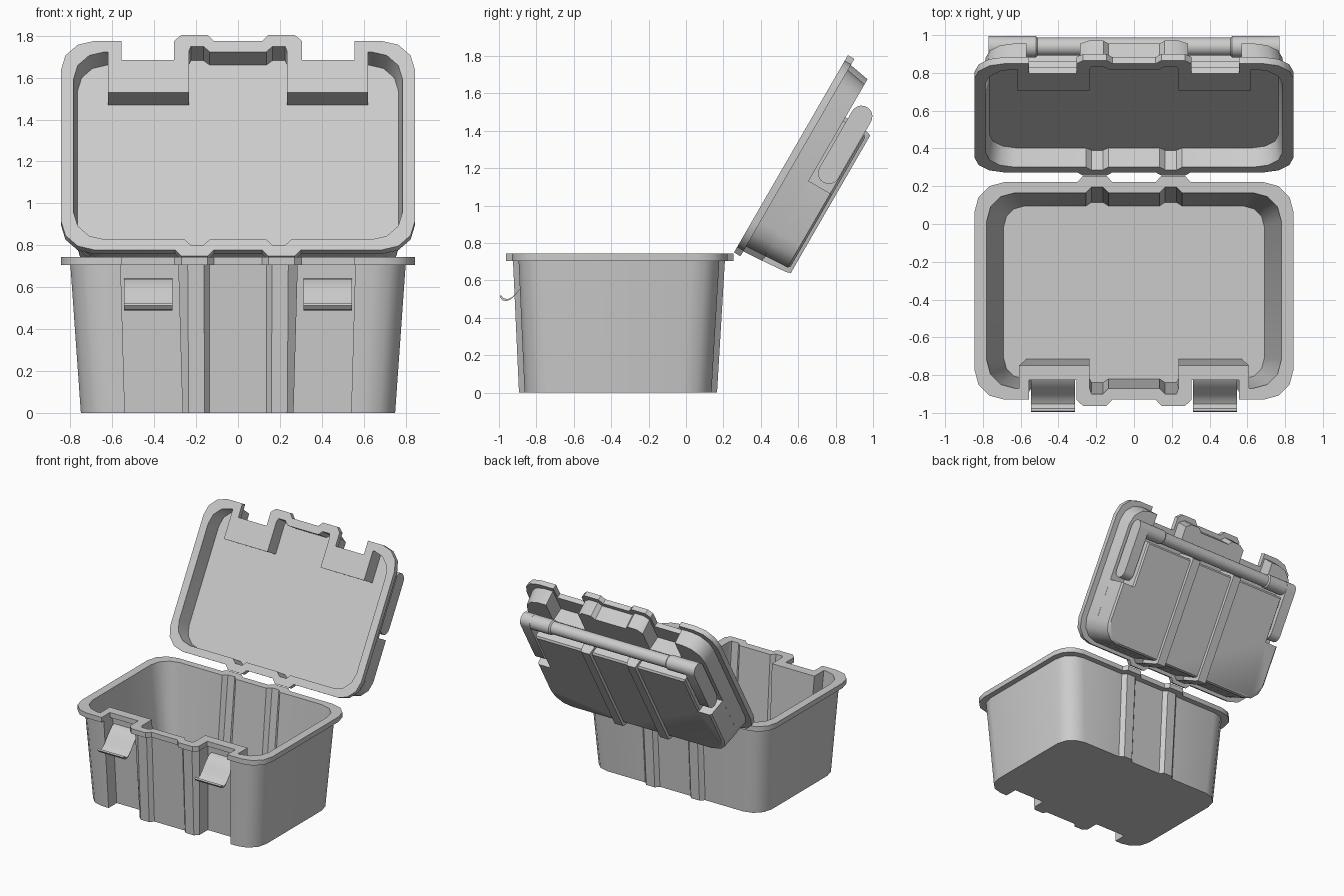
import bpy, bmesh, math
from mathutils import Vector

if "Cube" in bpy.data.objects:
    bpy.data.objects.remove(bpy.data.objects["Cube"])

grey = bpy.data.materials.new("grey plastic")
grey.diffuse_color = (0.6, 0.6, 0.6, 1)
grey.use_nodes = True
grey.node_tree.nodes["Principled BSDF"].inputs["Base Color"].default_value = grey.diffuse_color


def finish(name, bm, angle=35):
    bmesh.ops.recalc_face_normals(bm, faces=bm.faces)
    me = bpy.data.meshes.new(name)
    bm.to_mesh(me)
    bm.free()
    me.materials.append(grey)
    ob = bpy.data.objects.new(name, me)
    bpy.context.collection.objects.link(ob)
    bpy.ops.object.select_all(action='DESELECT')
    ob.select_set(True)
    bpy.context.view_layer.objects.active = ob
    bpy.ops.object.shade_smooth_by_angle(angle=math.radians(angle))
    return ob


def loft(name, rings, angle=35):
    """Skin matching rings of points and cap both ends."""
    bm = bmesh.new()
    vs = [[bm.verts.new(p) for p in ring] for ring in rings]
    n = len(vs[0])
    for a, b in zip(vs, vs[1:]):
        for i in range(n):
            j = (i + 1) % n
            bm.faces.new((a[i], a[j], b[j], b[i]))
    bm.faces.new(vs[0])
    bm.faces.new(vs[-1])
    return finish(name, bm, angle)


def arc(cx, cy, r, a0, a1, steps=3):
    return [(cx + r * math.cos(math.radians(a0 + (a1 - a0) * i / steps)),
             cy + r * math.sin(math.radians(a0 + (a1 - a0) * i / steps)))
            for i in range(steps + 1)]


def mirrored(half):
    return half + [(-x, y) for x, y in reversed(half)]


def outline(w, f, b, r, ny, n1, ribs, rh):
    """Rounded rectangle with two front latch notches and two ribs front and back."""
    ra, rb, rc, rd = ribs
    half = [(ra, f), (rb, f - rh), (rc, f - rh), (rd, f),
            (rd, ny), (n1, ny), (n1, f)]
    half += arc(w - r, f + r, r, -90, 0)
    half += arc(w - r, b - r, r, 0, 90)
    half += [(rc + 0.03, b), (rc, b + rh), (rb, b + rh), (ra, b)]
    return mirrored(half)


def at(points, z):
    return [(x, y, z) for x, y in points]


# Lid frame: u runs from the hinge to the latch edge, w runs outward
HINGE = Vector((0, 0.257, 0.75))
C, S = math.cos(math.radians(60)), math.sin(math.radians(60))
U, W = Vector((0, C, S)), Vector((0, S, -C))


def lid_point(x, u, w):
    return HINGE + Vector((x, 0, 0)) + U * u + W * w


def lid_at(points, w):
    return [lid_point(x, u, w) for x, u in points]


def lid_out(points, w):
    return [lid_point(x, 0.254 - y, w) for x, y in points]


rim_ribs = (0.115, 0.145, 0.27, 0.305)
in_ribs = (0.135, 0.165, 0.225, 0.235)
out_ribs = (0.135, 0.162, 0.24, 0.285)
rim = outline(0.845, -0.93, 0.222, 0.16, -0.825, 0.555, rim_ribs, 0.033)

# Open box with rim and tapered walls
loft("box_body", [
    at(outline(0.69, -0.82, 0.095, 0.11, -0.715, 0.57, in_ribs, 0.02), 0.04),
    at(outline(0.78, -0.87, 0.165, 0.15, -0.75, 0.61, in_ribs, 0.03), 0.745),
    at(rim, 0.745),
    at(rim, 0.705),
    at(outline(0.80, -0.895, 0.178, 0.15, -0.785, 0.56, out_ribs, 0.03), 0.705),
    at(outline(0.75, -0.863, 0.136, 0.15, -0.76, 0.54,
               (0.135, 0.16, 0.235, 0.265), 0.03), 0),
])

# Lid shell: inner panel, rim and shallow outer step
loft("lid_shell", [
    lid_out(outline(0.765, -0.866, 0.17, 0.14, -0.646, 0.62, in_ribs, 0.025), 0.12),
    lid_out(outline(0.785, -0.87, 0.165, 0.15, -0.646, 0.62, in_ribs, 0.03), 0),
    lid_out(rim, 0),
    lid_out(rim, 0.04),
    lid_out(outline(0.80, -0.895, 0.195, 0.15, -0.69, 0.57, out_ribs, 0.03), 0.04),
    lid_out(outline(0.785, -0.874, 0.188, 0.15, -0.69, 0.57, out_ribs, 0.03), 0.155),
])


# Raised top of the lid, narrowed beside the handle arms
def top_block(h, u0, u1, inner):
    half = [(0.1, u0)] + arc(h - 0.14, u0 + 0.14, 0.14, -90, 0)
    half += [(h, 0.53), (inner, 0.53), (inner, u1), (0.1, u1)]
    return mirrored(half)


loft("lid_top", [
    lid_at(top_block(0.785, 0.066, 0.90, 0.665), 0.15),
    lid_at(top_block(0.768, 0.073, 0.893, 0.66), 0.288),
    lid_at(top_block(0.755, 0.085, 0.88, 0.65), 0.30),
])


# Ribs over the raised top
def rib_ring(s, e):
    a, b, u0, u1 = 0.145 + e, 0.257 - e, 0.036 + e, 0.925 - e
    return [(s * a, u0), (s * b, u0), (s * b, u1), (s * a, u1)]


for side, s in (("left", -1), ("right", 1)):
    loft("lid_rib_" + side, [
        lid_at(rib_ring(s, 0), 0.15),
        lid_at(rib_ring(s, 0.012), 0.295),
        lid_at(rib_ring(s, 0.02), 0.318),
    ])

    # Handle arm with rounded ends, lying in the side recess
    R, WC = 0.058, 0.227
    capsule = arc(0.97, WC, R, -90, 90, 10) + arc(0.62, WC, R, 90, 270, 10)
    loft("handle_arm_" + side, [
        [lid_point(s * x, u, w) for u, w in capsule] for x in (0.685, 0.77)
    ])

    # Latch: sloping plate with a curled lip
    path = [(-0.785, 0.632), (-0.82, 0.625), (-0.87, 0.575), (-0.91, 0.525),
            (-0.935, 0.50), (-0.96, 0.489), (-0.982, 0.494), (-0.996, 0.512)]
    profile = path + [(y + 0.006, z + 0.011) for y, z in reversed(path)]
    loft("latch_" + side, [[(s * x, y, z) for y, z in profile]
                           for x in (0.313, 0.545)])


# Handle bar with thicker ends
def bar_ring(x, r):
    return [lid_point(x, 0.97 + r * math.cos(t * math.tau / 20),
                      0.227 + r * math.sin(t * math.tau / 20)) for t in range(20)]


loft("handle_bar", [bar_ring(x, r) for x, r in (
    (-0.75, 0.057), (-0.52, 0.057), (-0.51, 0.048),
    (0.51, 0.048), (0.52, 0.057), (0.75, 0.057))])
